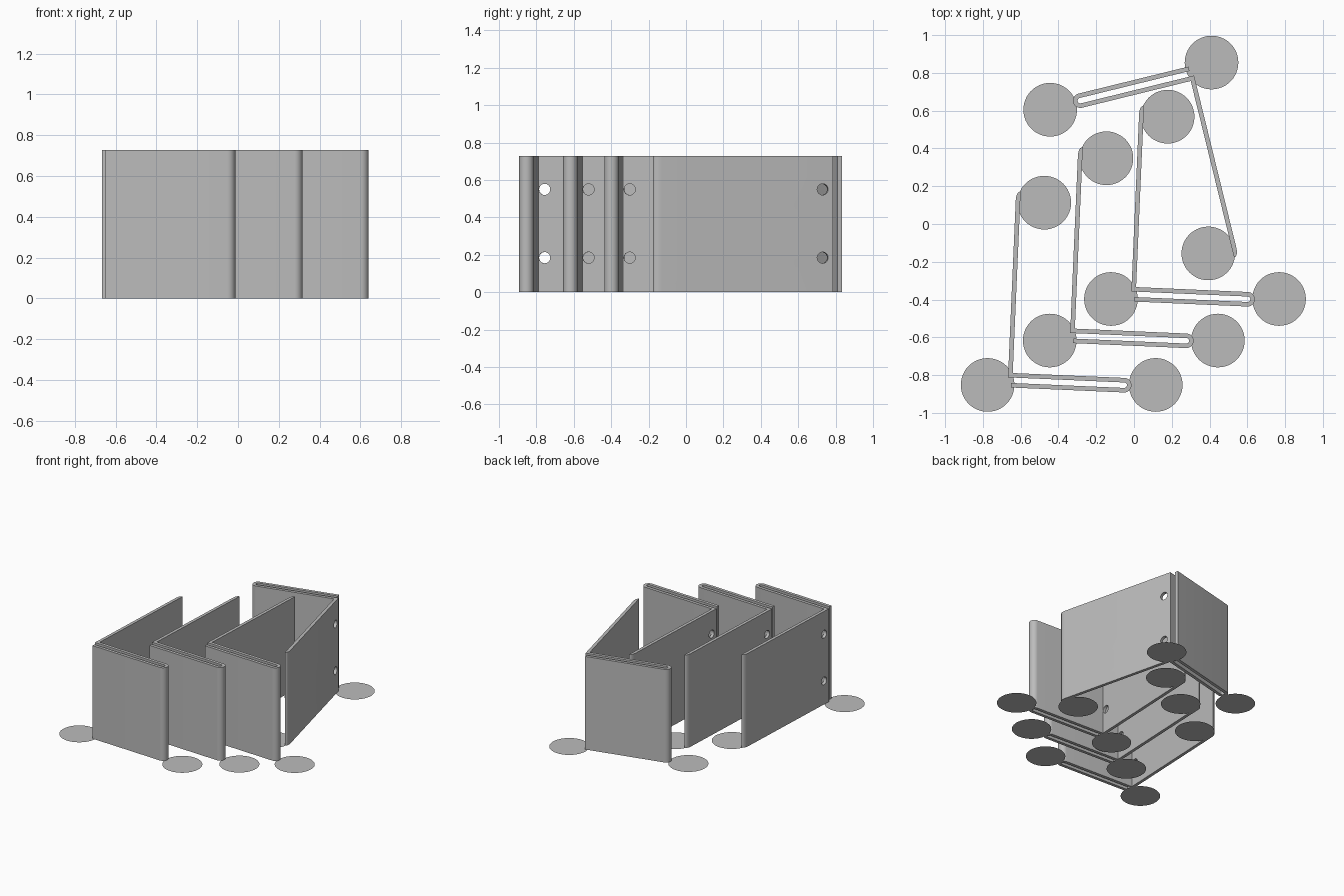
import bpy, bmesh, math
from mathutils import Matrix

if "Cube" in bpy.data.objects:
    bpy.data.objects.remove(bpy.data.objects["Cube"])

HEIGHT = 0.727
T = 0.024          # sheet thickness
GAP = 0.029        # space inside the folded flange
FLANGE = 0.655     # flange length
PANEL = 0.985      # panel length

steel = bpy.data.materials.new("plain grey")
steel.diffuse_color = (0.5, 0.5, 0.5, 1)
steel.use_nodes = True
steel.node_tree.nodes["Principled BSDF"].inputs["Base Color"].default_value = steel.diffuse_color


def arc(cx, cy, rx, ry, a0, a1, n):
    return [(cx + rx * math.cos(math.radians(a0 + (a1 - a0) * i / n)),
             cy + ry * math.sin(math.radians(a0 + (a1 - a0) * i / n))) for i in range(n + 1)]


def make_object(name, bm):
    mesh = bpy.data.meshes.new(name)
    bm.to_mesh(mesh)
    bm.free()
    mesh.materials.append(steel)
    ob = bpy.data.objects.new(name, mesh)
    bpy.context.collection.objects.link(ob)
    return ob


# Bracket outline: long panel, sharp corner, flange folded back on itself
r_out = T + GAP / 2
cu, cv = FLANGE - r_out, -GAP / 2
outline = [(0, 0)]
outline += arc(cu, cv, GAP / 2, GAP / 2, 90, -90, 12)      # inside of fold
outline += [(0.018, -GAP), (0.018, -GAP - T)]              # free end of flange
outline += arc(cu, cv, r_out, r_out, -90, 90, 16)          # outside of fold
outline += [(T, T), (T, PANEL)]
outline += arc(T - 0.004, PANEL - 0.045, T - 0.004, 0.045, 90, 180, 6)  # rounded tip

bm = bmesh.new()
face = bm.faces.new([bm.verts.new((u, v, 0.001)) for u, v in outline])
ext = bmesh.ops.extrude_face_region(bm, geom=[face])
bmesh.ops.translate(bm, vec=(0, 0, HEIGHT),
                    verts=[e for e in ext["geom"] if isinstance(e, bmesh.types.BMVert)])
bmesh.ops.recalc_face_normals(bm, faces=bm.faces)
bracket = make_object("bracket_1", bm)

# Two bolt holes through the panel near the corner
bm = bmesh.new()
for z in (0.185, 0.55):
    m = Matrix.Translation((T / 2, 0.057, z)) @ Matrix.Rotation(math.pi / 2, 4, 'Y')
    bmesh.ops.create_cone(bm, cap_ends=True, segments=32, radius1=0.03, radius2=0.03,
                          depth=0.08, matrix=m)
cutter = make_object("hole_cutter", bm)
cutter.hide_render = True
mod = bracket.modifiers.new("holes", 'BOOLEAN')
mod.operation = 'DIFFERENCE'
mod.solver = 'EXACT'
mod.object = cutter
bpy.context.view_layer.objects.active = bracket
bracket.select_set(True)
bpy.ops.object.modifier_apply(modifier=mod.name)
bpy.data.objects.remove(cutter)
bpy.ops.object.shade_smooth_by_angle(angle=math.radians(30))

# Flat round pads on the floor at the three ends of a bracket
bm = bmesh.new()
tilt = Matrix.Rotation(math.radians(2.5), 4, 'Z')
for x, y in ((-0.108, -0.04), (0.782, -0.04), (0.192, 0.925)):
    bmesh.ops.create_circle(bm, cap_ends=True, segments=48, radius=0.142,
                            matrix=tilt @ Matrix.Translation((x, y, 0)))
pads = make_object("floor_pads_1", bm)

# Three brackets in a staggered row and one turned to face them
placements = [(-0.667, -0.812, -2.5), (-0.338, -0.577, -2.5),
              (-0.014, -0.357, -2.5), (0.318, 0.786, 193.8)]
for i, (x, y, angle) in enumerate(placements, 1):
    for part, name in ((bracket, "bracket"), (pads, "floor_pads")):
        ob = part
        if i > 1:
            ob = part.copy()
            ob.name = f"{name}_{i}"
            bpy.context.collection.objects.link(ob)
        ob.location = (x, y, 0)
        ob.rotation_euler = (0, 0, math.radians(angle))
